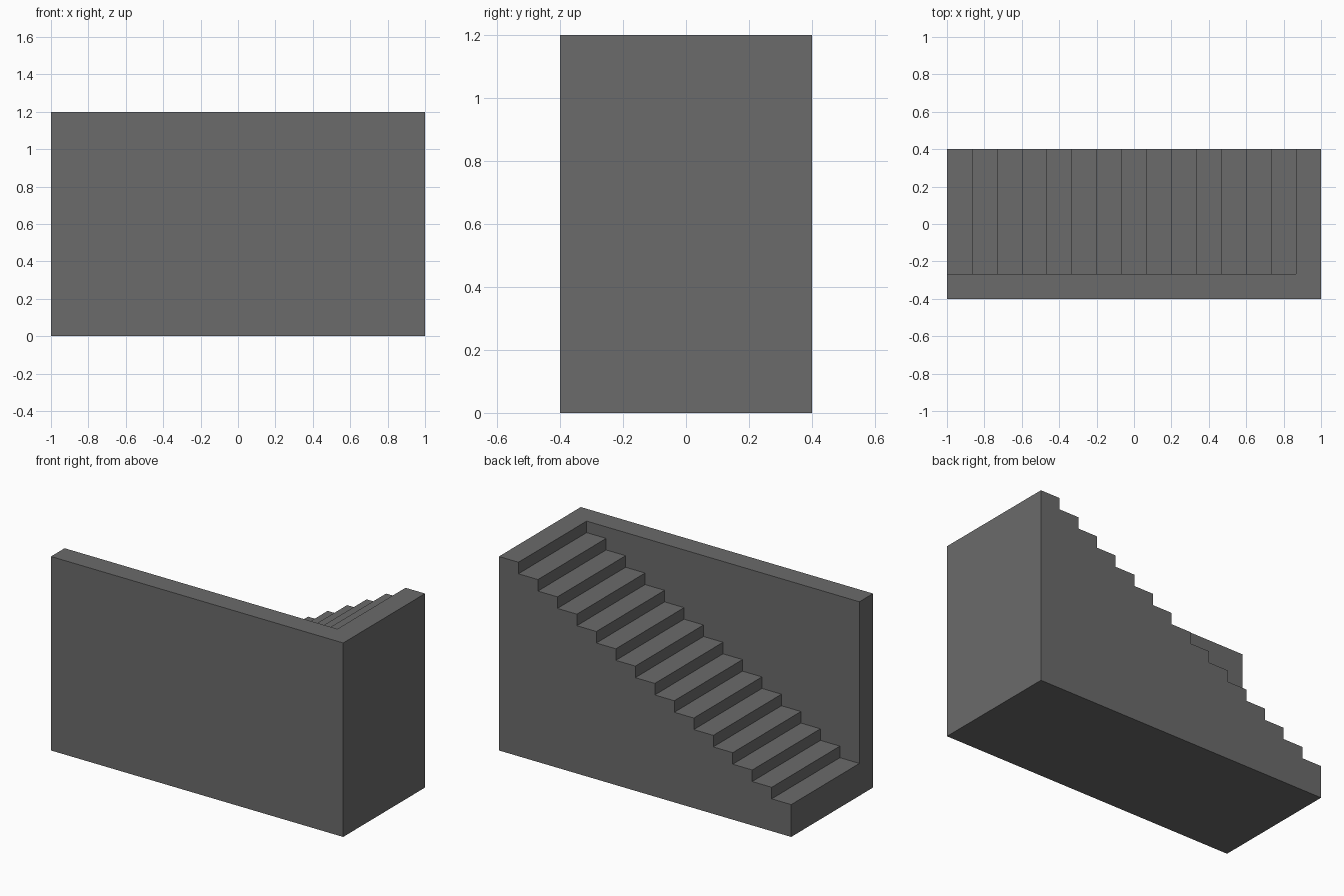
import bpy
import bmesh

cube = bpy.data.objects.get("Cube")
if cube:
    bpy.data.objects.remove(cube, do_unlink=True)

STEPS = 15
LENGTH, DEPTH, HEIGHT = 2.0, 0.8, 1.2
FIRST = 0.2                              # height of the lowest step
TREAD = LENGTH / STEPS
RISE = (HEIGHT - FIRST) / (STEPS - 1)
WALL = TREAD                             # thickness of the front wall
OUT = 0.2                                # cutter overshoot

grey = bpy.data.materials.new("stone grey")
grey.use_nodes = True
colour = (0.147, 0.147, 0.147, 1)
grey.diffuse_color = colour
grey.node_tree.nodes["Principled BSDF"].inputs["Base Color"].default_value = colour


def prism(name, profile, y0, y1):
    """Extrude an x-z outline along y."""
    bm = bmesh.new()
    face = bm.faces.new([bm.verts.new((x, y0, z)) for x, z in profile])
    new = bmesh.ops.extrude_face_region(bm, geom=[face])["geom"]
    verts = [v for v in new if isinstance(v, bmesh.types.BMVert)]
    bmesh.ops.translate(bm, verts=verts, vec=(0, y1 - y0, 0))
    bmesh.ops.recalc_face_normals(bm, faces=bm.faces)
    mesh = bpy.data.meshes.new(name)
    bm.to_mesh(mesh)
    bm.free()
    mesh.materials.append(grey)
    obj = bpy.data.objects.new(name, mesh)
    bpy.context.collection.objects.link(obj)
    return obj


# Solid block that holds the wall and the stairs
half = LENGTH / 2
block = prism("staircase_with_wall",
              [(-half, 0), (half, 0), (half, HEIGHT), (-half, HEIGHT)],
              -DEPTH / 2, DEPTH / 2)

# Stepped void above the treads, behind the wall
outline = [(-half - OUT, HEIGHT + OUT), (-half - OUT, FIRST)]
for i in range(1, STEPS):
    x = -half + i * TREAD
    z = FIRST + i * RISE
    outline.append((x, z - RISE))
    outline.append((x, z if i < STEPS - 1 else HEIGHT + OUT))
void = prism("stair_void_cutter", outline, -DEPTH / 2 + WALL, DEPTH / 2 + OUT)
void.hide_render = True

# Carve the steps, then discard the cutter
cut = block.modifiers.new("carve_steps", "BOOLEAN")
cut.operation = "DIFFERENCE"
cut.solver = "EXACT"
cut.object = void
bpy.context.view_layer.objects.active = block
bpy.ops.object.modifier_apply(modifier=cut.name)
bpy.data.objects.remove(void, do_unlink=True)
